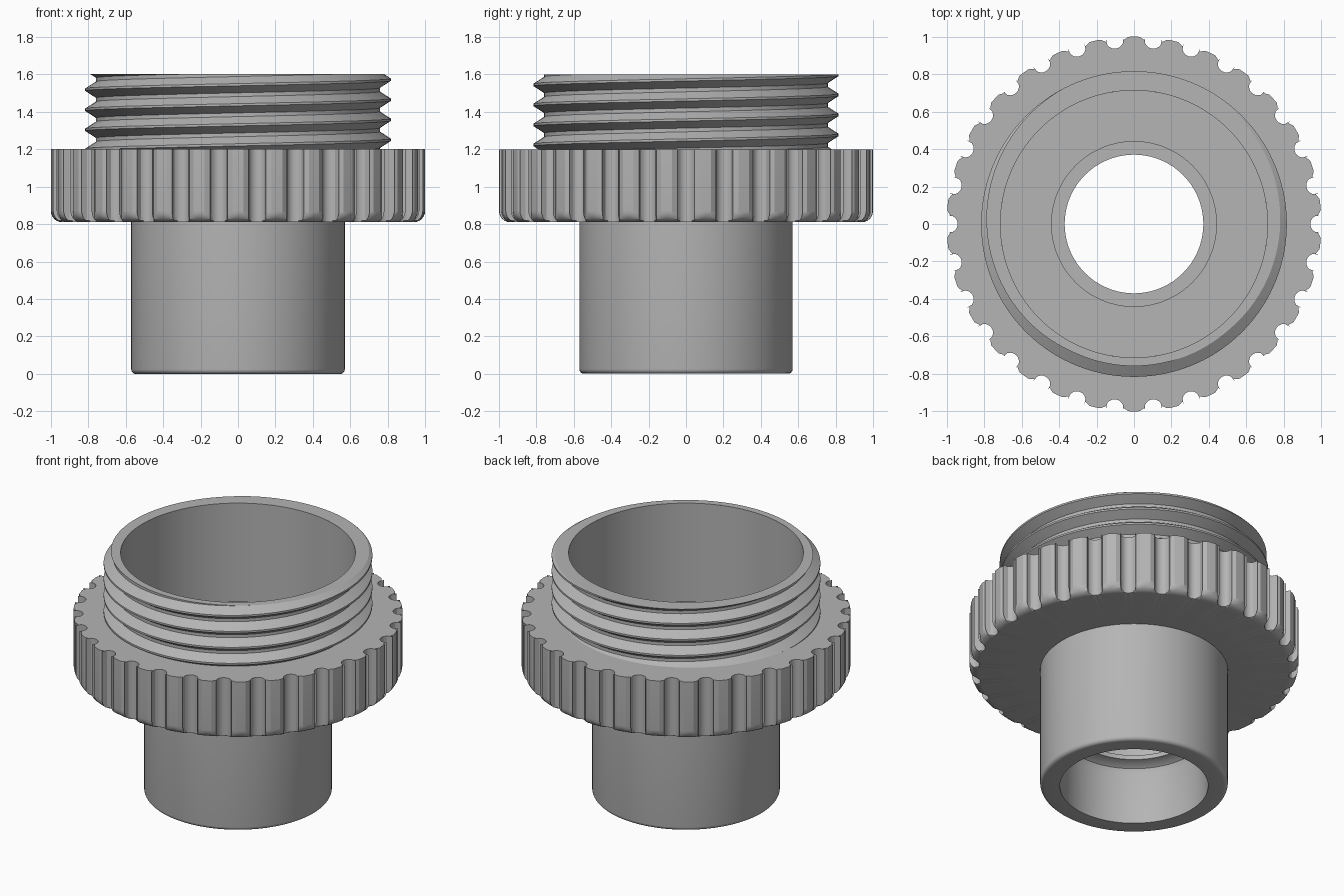
import bpy, bmesh, math
from math import cos, sin, pi, tau

if "Cube" in bpy.data.objects:
    bpy.data.objects.remove(bpy.data.objects["Cube"], do_unlink=True)

grey = bpy.data.materials.new("plain_grey")
grey.use_nodes = True
COLOUR = (0.46, 0.46, 0.46, 1)
grey.diffuse_color = COLOUR
grey.node_tree.nodes["Principled BSDF"].inputs["Base Color"].default_value = COLOUR


def polar(r, a, z):
    return (r * cos(a), r * sin(a), z)


def loft(name, rings, closed=True):
    """Skin a list of point rings, merging any coincident points."""
    bm = bmesh.new()
    rows = [[bm.verts.new(p) for p in ring] for ring in rings]
    n = len(rows[0])
    for low, high in zip(rows, rows[1:]):
        for i in range(n if closed else n - 1):
            j = (i + 1) % n
            bm.faces.new((low[i], low[j], high[j], high[i]))
    bmesh.ops.remove_doubles(bm, verts=bm.verts, dist=1e-5)
    mesh = bpy.data.meshes.new(name)
    bm.to_mesh(mesh)
    bm.free()
    mesh.materials.append(grey)
    obj = bpy.data.objects.new(name, mesh)
    bpy.context.collection.objects.link(obj)
    bpy.ops.object.select_all(action="DESELECT")
    obj.select_set(True)
    bpy.context.view_layer.objects.active = obj
    bpy.ops.object.shade_smooth_by_angle(angle=math.radians(28))
    return obj


# Dimensions
CUP, NECK = 0.713, 0.57
COLLAR_LOW, COLLAR_TOP, TOP = 0.81, 1.2, 1.6

# Neck, stepped bore and cup interior as one turned profile
profile = [(CUP, TOP), (CUP, 0.94), (0.44, 0.94), (0.44, 0.43), (0.37, 0.43),
           (0.37, 0.4), (0.41, 0.393), (0.438, 0.375), (0.45, 0.345), (0.45, 0)]
fillet = 0.025
for i in range(6):
    a = i / 5 * pi / 2
    profile.append((NECK - fillet + fillet * sin(a), fillet - fillet * cos(a)))
profile.append((NECK, COLLAR_LOW))
SIDES = 128
loft("neck_and_bore", [[polar(r, i / SIDES * tau, z) for i in range(SIDES)]
                       for r, z in profile])

# Grip collar: scalloped outline, lower edge rounded
GROOVES, CENTRE, SCALLOP = 30, 0.988, 0.047
step = tau / GROOVES
# angle at which the scallop circle meets the outer rim
edge = math.acos((1 + CENTRE ** 2 - SCALLOP ** 2) / (2 * CENTRE))
reach = math.atan2(sin(edge), cos(edge) - CENTRE)
outline = []
for g in range(GROOVES):
    for k in range(11):
        t = reach + (tau - 2 * reach) * k / 10
        x, y = CENTRE + SCALLOP * cos(t), SCALLOP * sin(t)
        outline.append((math.hypot(x, y), g * step - math.atan2(y, x)))
    for k in (1, 2, 3):
        outline.append((1, g * step + edge + (step - 2 * edge) * k / 4))
fixed = []
for g in range(GROOVES):
    part = outline[g * 14:(g + 1) * 14]
    fixed += sorted(part, key=lambda p: p[1])
outline = fixed


def collar_ring(limit, z):
    return [polar(min(r, limit), a, z) for r, a in outline]


rings = [collar_ring(NECK, COLLAR_LOW)]
ROUND = 0.06
for i in range(7):
    a = i / 6 * pi / 2
    rings.append(collar_ring(1 - ROUND + ROUND * sin(a),
                             COLLAR_LOW + ROUND - ROUND * cos(a)))
rings += [collar_ring(2, COLLAR_TOP), collar_ring(CUP, COLLAR_TOP)]
loft("grip_collar", rings)

# Helical screw thread, trimmed flat at both ends
PITCH, PHASE = 0.107, 1.25
CREST, ROOT = 0.816, 0.758
CREST_HALF, ROOT_HALF = 0.006, 0.01
COLUMNS = 120


def thread_radius(a, z):
    d = abs((z - PHASE - PITCH * a / tau + PITCH / 2) % PITCH - PITCH / 2)
    t = (d - CREST_HALF) / (PITCH / 2 - CREST_HALF - ROOT_HALF)
    return CREST + (ROOT - CREST) * min(max(t, 0), 1)


offsets = (-CREST_HALF, CREST_HALF, PITCH / 2 - ROOT_HALF, PITCH / 2 + ROOT_HALF)
angles = [i / COLUMNS * tau for i in range(COLUMNS + 1)]
rings = []
for turn in range(-3, 6):
    for off in offsets:
        ring = []
        for a in angles:
            z = PHASE + turn * PITCH + off + PITCH * a / tau
            z = min(max(z, COLLAR_TOP), TOP)
            ring.append(polar(thread_radius(a, z), a, z))
        rings.append(ring)
rings.append([polar(CUP, a, TOP) for a in angles])
loft("screw_thread", rings, closed=False)
